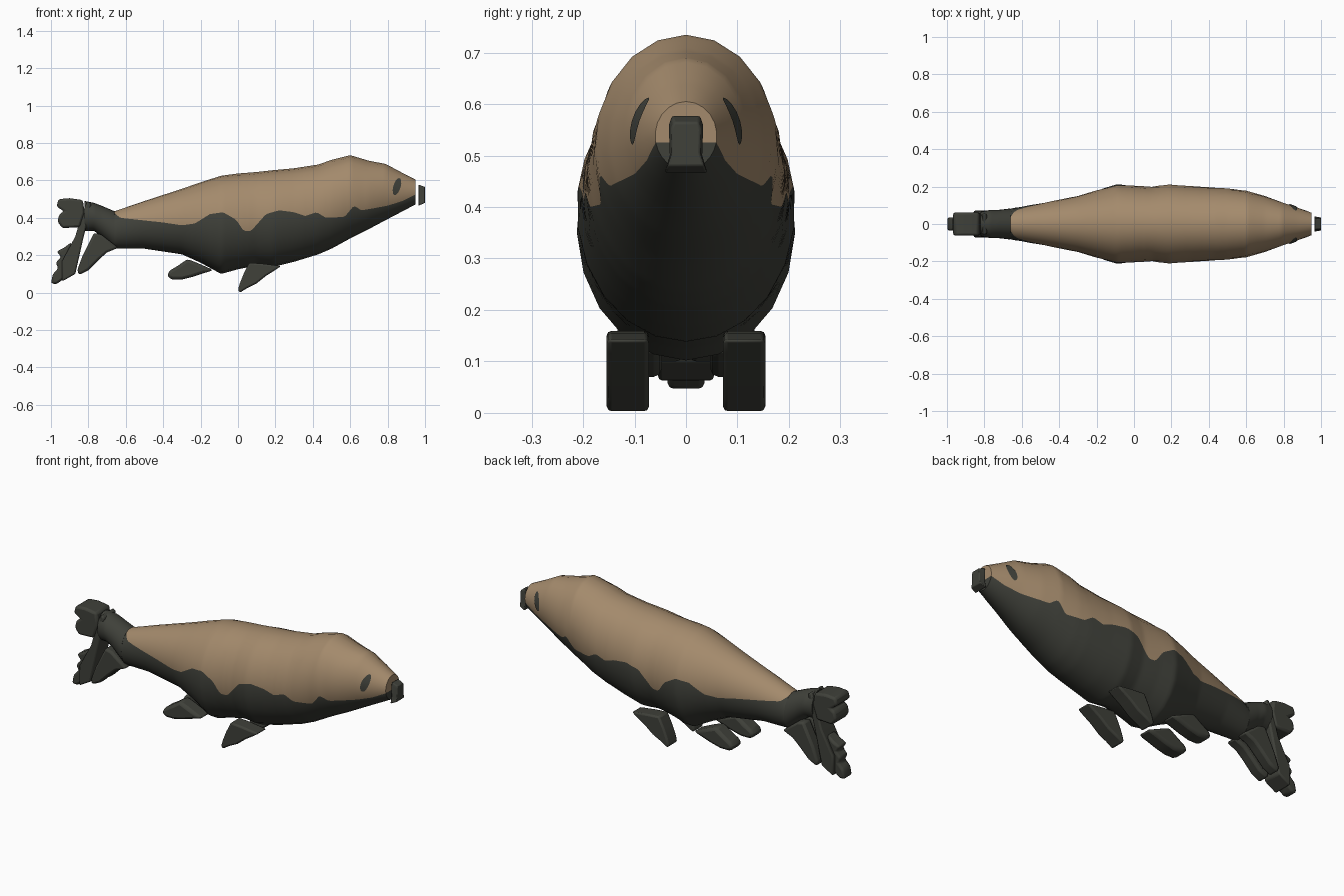
import bpy, bmesh, math

if "Cube" in bpy.data.objects:
    bpy.data.objects.remove(bpy.data.objects["Cube"], do_unlink=True)


def make_material(name, colour):
    mat = bpy.data.materials.new(name)
    mat.use_nodes = True
    mat.diffuse_color = colour
    mat.node_tree.nodes["Principled BSDF"].inputs["Base Color"].default_value = colour
    return mat


TAN = make_material("tan fur", (0.37, 0.255, 0.15, 1))
DARK = make_material("charcoal skin", (0.05, 0.052, 0.042, 1))


def finish(bm, name, materials, angle=40, bevel=0):
    """Turn a bmesh into a shaded object with optional rounded edges."""
    bmesh.ops.recalc_face_normals(bm, faces=bm.faces)
    mesh = bpy.data.meshes.new(name)
    bm.to_mesh(mesh)
    bm.free()
    for mat in materials:
        mesh.materials.append(mat)
    obj = bpy.data.objects.new(name, mesh)
    bpy.context.collection.objects.link(obj)
    if bevel:
        mod = obj.modifiers.new("rounded edges", 'BEVEL')
        mod.width = bevel
        mod.segments = 2
        mod.limit_method = 'ANGLE'
    bpy.ops.object.select_all(action='DESELECT')
    obj.select_set(True)
    bpy.context.view_layer.objects.active = obj
    bpy.ops.object.shade_smooth_by_angle(angle=math.radians(angle))
    return obj


def lookup(table, x):
    """Linear interpolation of the columns of a table sorted by x."""
    for low, high in zip(table, table[1:]):
        if x <= high[0]:
            f = max(0, (x - low[0]) / (high[0] - low[0]))
            return [a + (b - a) * f for a, b in zip(low[1:], high[1:])]
    return list(table[-1][1:])


# Body stations: x, top, bottom, half width
BODY = [
    (-.82, .49, .33, .065), (-.77, .48, .33, .075), (-.73, .465, .30, .075),
    (-.66, .435, .235, .083), (-.5, .49, .235, .11), (-.3, .555, .205, .15),
    (-.2, .59, .16, .18), (-.09, .625, .10, .213), (0, .637, .125, .205),
    (.1, .645, .145, .2), (.19, .655, .138, .213), (.3, .665, .165, .203),
    (.43, .685, .205, .195), (.5, .71, .235, .19), (.6, .735, .29, .178),
    (.7, .705, .34, .15), (.79, .688, .388, .118), (.87, .645, .43, .09),
    (.95, .605, .472, .06)]

# Height of the wavy line between back and belly colours
FUR_LINE = [
    (-.66, .425), (-.63, .4), (-.4, .375), (-.3, .36), (-.23, .37), (-.15, .42),
    (-.08, .43), (-.01, .39), (.03, .33), (.07, .33), (.15, .42), (.22, .44),
    (.3, .43), (.36, .41), (.42, .43), (.47, .4), (.57, .405), (.62, .465),
    (.66, .44), (.72, .45), (.8, .465), (.88, .49), (.95, .525)]


def section(x):
    top, bottom, width = lookup(BODY, x)
    return (top + bottom) / 2, (top - bottom) / 2, width


def build_body(name, start, end, steps, two_tone):
    """Loft oval rings, with one edge loop lying on the fur line."""
    arc = 12
    bm = bmesh.new()
    rings = []
    for i in range(steps + 1):
        x = start + (end - start) * i / steps
        centre, height, width = section(x)
        split = math.pi / 2
        if two_tone:
            ratio = (lookup(FUR_LINE, x)[0] - centre) / height
            split = math.acos(max(-.98, min(.98, ratio)))
        angles = [split * (2 * k / arc - 1) for k in range(arc)]
        angles += [split + (2 * math.pi - 2 * split) * k / arc for k in range(arc)]
        rings.append([bm.verts.new((x, width * math.sin(a), centre + height * math.cos(a)))
                      for a in angles])
    count = 2 * arc
    for a, b in zip(rings, rings[1:]):
        for k in range(count):
            n = (k + 1) % count
            face = bm.faces.new((a[k], a[n], b[n], b[k]))
            face.material_index = int(two_tone and k >= arc)
    # End caps, split at the fur line
    for ring in (rings[0], rings[-1]):
        bm.faces.new(ring[:arc + 1])
        face = bm.faces.new(ring[arc:] + ring[:1])
        face.material_index = int(two_tone)
    return finish(bm, name, [TAN, DARK] if two_tone else [DARK])


build_body("body", -.66, .95, 120, True)
build_body("tail_root", -.82, -.66, 16, False)


def extrude_profile(name, profile, y, half_width, bevel=.012):
    """Extrude a side profile of x, z points across the body."""
    bm = bmesh.new()
    face = bm.faces.new([bm.verts.new((x, y - half_width, z)) for x, z in profile])
    moved = bmesh.ops.extrude_face_region(bm, geom=[face])["geom"]
    bmesh.ops.translate(bm, vec=(0, 2 * half_width, 0),
                        verts=[v for v in moved if isinstance(v, bmesh.types.BMVert)])
    return finish(bm, name, [DARK], 35, bevel)


# Paired flippers, drawn as side profiles with ragged trailing edges
FRONT = [(.06, .16), (.13, .155), (.23, .142), (.19, .115), (.15, .09), (.1, .05),
         (.05, .025), (.01, 0), (0, .015), (.01, .05), (.03, .1)]
REAR = [(-.27, .18), (-.22, .16), (-.13, .12), (-.18, .105), (-.24, .085),
        (-.3, .07), (-.35, .07), (-.38, .085), (-.37, .115), (-.32, .145)]
HIND = [(-.77, .32), (-.73, .31), (-.64, .24), (-.7, .215), (-.74, .18),
        (-.8, .12), (-.85, .095), (-.86, .12), (-.83, .2)]
for side, label in ((1, "left"), (-1, "right")):
    extrude_profile(label + "_front_flipper", FRONT, side * .113, .041, .016)
    extrude_profile(label + "_rear_flipper", REAR, side * .09, .043, .016)
    extrude_profile(label + "_hind_flipper", HIND, side * .04, .032)

# Tail flukes with jagged ends
UPPER = [(-.96, .5), (-.9, .505), (-.83, .495), (-.82, .43), (-.845, .35),
         (-.94, .345), (-.965, .38), (-.955, .42), (-.93, .435), (-.97, .46)]
LOWER = [(-.89, .27), (-.93, .24), (-.97, .22), (-.945, .19), (-.975, .16),
         (-.96, .13), (-.99, .1), (-1, .05), (-.97, .045), (-.93, .075), (-.9, .16)]
BAR = [(-.805, .49), (-.785, .475), (-.8, .4), (-.825, .3), (-.87, .1),
       (-.94, .06), (-.94, .17), (-.87, .3), (-.835, .42)]
extrude_profile("upper_fluke", UPPER, 0, .062)
extrude_profile("lower_fluke", LOWER, 0, .036)
extrude_profile("tail_blade", BAR, 0, .055, .008)

# Nose block: flared foot, tapered front
bm = bmesh.new()
outline = [(.042, .465), (.032, .5), (.034, .56), (.028, .578)]
outline += [(-y, z) for y, z in reversed(outline)]
back = [bm.verts.new((.965, y, z)) for y, z in outline]
front = [bm.verts.new((1, y * .85, .525 + (z - .525) * .75)) for y, z in outline]
bm.faces.new(back)
bm.faces.new(front)
for k in range(len(outline)):
    n = (k + 1) % len(outline)
    bm.faces.new((back[k], back[n], front[n], front[k]))
finish(bm, "nose", [DARK], 35, .004)

# Eyes: slanted oval plates that follow the head
for side, label in ((1, "left"), (-1, "right")):
    bm = bmesh.new()
    rings = []
    for size in (.05, .35, .7, 1):
        ring = []
        for k in range(16):
            a = k * math.tau / 16
            dz = .046 * size * math.sin(a)
            x = .85 + .02 * size * math.cos(a) + dz * .25
            z = .567 + dz
            centre, height, width = section(x)
            y = width * math.sqrt(max(0, 1 - ((z - centre) / height) ** 2)) + .004
            ring.append(bm.verts.new((x, side * y, z)))
        rings.append(ring)
    bm.faces.new(rings[0])
    for a, b in zip(rings, rings[1:]):
        for k in range(16):
            n = (k + 1) % 16
            bm.faces.new((a[k], a[n], b[n], b[k]))
    finish(bm, label + "_eye", [DARK])
